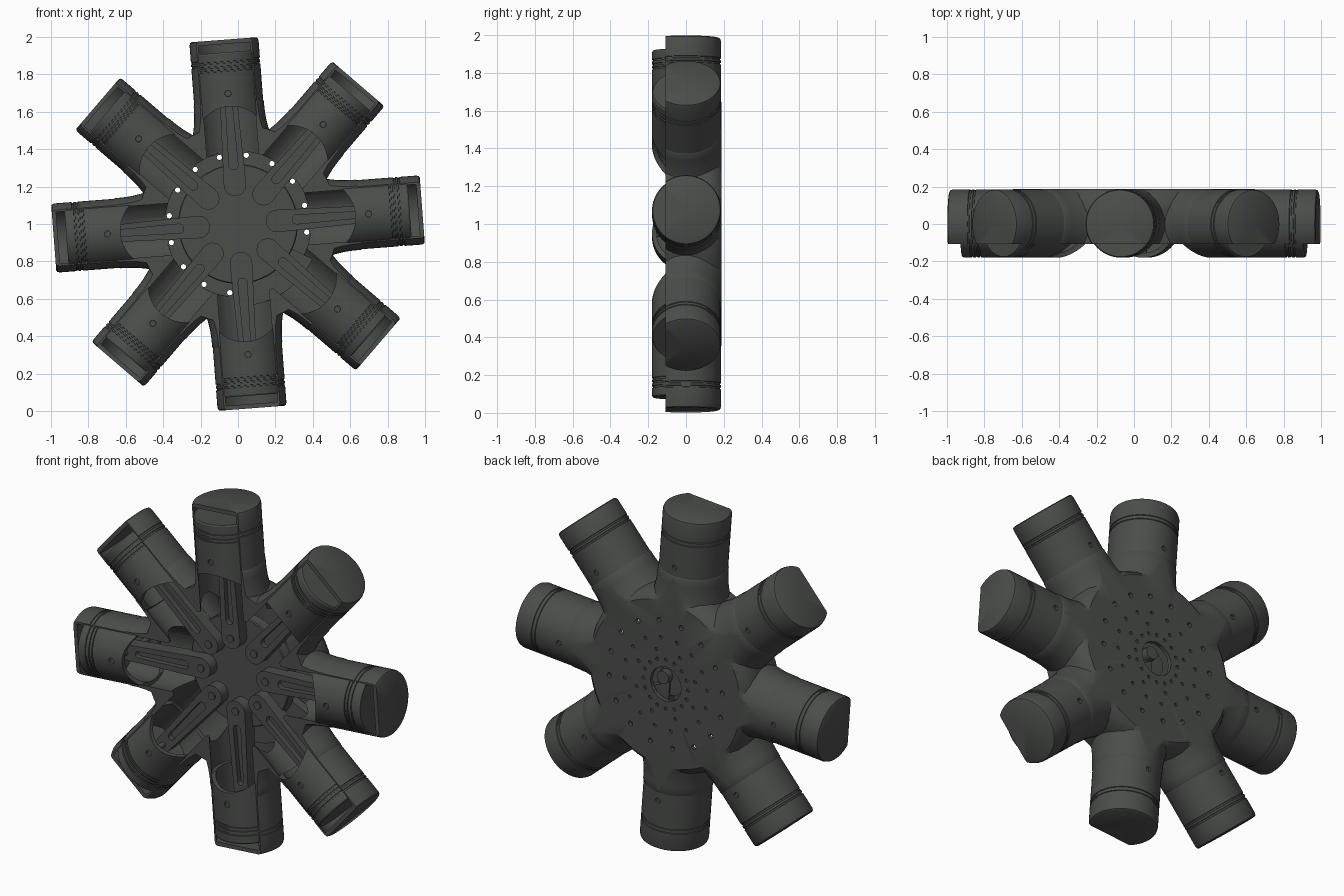
import bpy, bmesh
from math import radians, sin, cos, pi, tau
from mathutils import Matrix, Vector

if "Cube" in bpy.data.objects:
    bpy.data.objects.remove(bpy.data.objects["Cube"])

CENTRE = Matrix.Translation((0, 0, 1.0))
ALONG_Y = CENTRE @ Matrix.Rotation(-pi / 2, 4, 'X')      # local z -> world +y
ARMS = [CENTRE @ Matrix.Rotation(radians(-4.4 + 45 * i), 4, 'Y') for i in range(8)]

dark = bpy.data.materials.new("dark_metal")
dark.diffuse_color = (0.07, 0.075, 0.07, 1)
dark.use_nodes = True
dark.node_tree.nodes["Principled BSDF"].inputs["Base Color"].default_value = dark.diffuse_color


def make(name, bm, matrix=Matrix()):
    bmesh.ops.transform(bm, matrix=matrix, verts=bm.verts)
    bmesh.ops.recalc_face_normals(bm, faces=bm.faces)
    me = bpy.data.meshes.new(name)
    bm.to_mesh(me)
    bm.free()
    me.materials.append(dark)
    ob = bpy.data.objects.new(name, me)
    bpy.context.collection.objects.link(ob)
    return ob


def lathe(name, profile, matrix=Matrix(), steps=48):
    """Revolve (radius, height) points that start and end on the axis."""
    bm = bmesh.new()
    vs = [bm.verts.new((r, 0, h)) for r, h in profile]
    es = [bm.edges.new(p) for p in zip(vs, vs[1:])]
    bmesh.ops.spin(bm, geom=vs + es, cent=(0, 0, 0), axis=(0, 0, 1), angle=tau, steps=steps)
    bmesh.ops.remove_doubles(bm, verts=bm.verts, dist=1e-5)
    return make(name, bm, matrix)


def prism(name, outline, y0, y1, matrix=CENTRE):
    """Extrude an (x, z) outline between two depths."""
    bm = bmesh.new()
    f = bm.faces.new([bm.verts.new((x, y0, z)) for x, z in outline])
    ex = bmesh.ops.extrude_face_region(bm, geom=[f])
    top = [v for v in ex['geom'] if isinstance(v, bmesh.types.BMVert)]
    bmesh.ops.translate(bm, vec=(0, y1 - y0, 0), verts=top)
    return make(name, bm, matrix)


def pegs(name, places, radius, y0, y1, matrix=CENTRE):
    """Several separate round pegs along y in one mesh."""
    bm = bmesh.new()
    for x, z in places:
        bmesh.ops.create_cone(bm, cap_ends=True, segments=16, radius1=radius, radius2=radius, depth=y1 - y0,
                              matrix=Matrix.Translation((x, (y0 + y1) / 2, z)) @ Matrix.Rotation(pi / 2, 4, 'X'))
    return make(name, bm, matrix)


def box(name, y0, y1):
    return prism(name, [(-2, -2), (2, -2), (2, 2), (-2, 2)], y0, y1)


def combine(ob, other, op='DIFFERENCE'):
    m = ob.modifiers.new(op, 'BOOLEAN')
    m.operation, m.object, m.solver = op, other, 'MANIFOLD'
    bpy.context.view_layer.objects.active = ob
    bpy.ops.object.modifier_apply(modifier=m.name)
    bpy.data.objects.remove(other)


def capsule(z1, r1, z2, r2, n=12):
    low = [(r1 * cos(pi + pi * i / n), z1 + r1 * sin(pi + pi * i / n)) for i in range(n + 1)]
    high = [(r2 * cos(pi * i / n), z2 + r2 * sin(pi * i / n)) for i in range(n + 1)]
    return low + high


def ring(n, r, start=0.0):
    return [(r * sin(radians(start) + tau * i / n), r * cos(radians(start) + tau * i / n)) for i in range(n)]


def repeat(ob, name):
    """Place a part built on the local z arm on all eight arms."""
    for i, m in enumerate(ARMS):
        o = ob if i == 0 else bpy.data.objects.new(name, ob.data)
        o.name = f"{name}_{i + 1}"
        o.matrix_world = m
        if i:
            bpy.context.collection.objects.link(o)


# crankcase with eight cylinder barrels
case = lathe("crankcase", [(0, -.17), (.53, -.17), (.535, .09), (.525, .14), (.505, .172), (.485, .188), (0, .188)],
             ALONG_Y, 64)
barrel = [(0, .2), (.2, .2), (.215, .45), (.202, .50), (.193, .55), (.189, .60), (.188, .645), (.185, .65),
          (.185, .845), (.181, .847), (.181, .855), (.185, .857), (.185, .868), (.181, .87), (.181, .878),
          (.185, .88), (.185, .97), (.181, .983), (.172, .988), (0, .988)]
for m in ARMS:
    combine(case, lathe("barrel", barrel, m), 'UNION')

# hollow out bores and central chamber, then slice the front open
for m in ARMS:
    combine(case, lathe("bore", [(0, .25), (.176, .25), (.176, .965), (0, .965)], m))
combine(case, lathe("chamber", [(0, -.3), (.39, -.3), (.39, .165), (0, .165)], ALONG_Y, 64))
combine(case, box("front_cut", -1, -.108))
combine(case, box("back_cut", .188, 1))

# holes through the back plate and barrels
combine(case, pegs("case_holes", ring(16, .37, -4.4 + 11.25), .014, .1, .3))
combine(case, pegs("shaft_hole", [(0, 0)], .1, .1, .3))
combine(case, pegs("bolt_holes", ring(16, .145) + ring(8, .20, 18) + ring(16, .27, 7), .010, .178, .3))
combine(case, pegs("barrel_holes", [(x * .70 / .7, z) for x, z in ring(8, .70, -4.4)], .015, .1, .3))

# pistons: ring grooves, hollow skirt, arched lower edge
piston = lathe("piston", [(0, .80), (.155, .78), (.155, .57), (.180, .57), (.180, .818), (.174, .819), (.174, .827),
                          (.180, .828), (.180, .838), (.174, .839), (.174, .847), (.180, .848), (.180, .862),
                          (.174, .863), (.174, .871), (.180, .872), (.180, .912), (.175, .92), (0, .92)])
combine(piston, pegs("pin_hole", [(0, .70)], .017, -.3, .3, Matrix()))
arch = [(.2 * cos(tau * i / 48), .45 + .2 * sin(tau * i / 48) - .02) for i in range(48)]
combine(piston, prism("skirt_arch", arch, -.3, .3, Matrix()))
repeat(piston, "piston")

# connecting rods with a recessed web on both faces
rod = prism("connecting_rod", capsule(.21, .06, .70, .045), -.045, .035, Matrix())
for y0, y1 in ((-.1, -.015), (.005, .1)):
    combine(rod, prism("rod_slot", capsule(.315, .024, .62, .018), y0, y1, Matrix()))
repeat(rod, "connecting_rod")

# pins at both rod ends
repeat(pegs("hub_pin", [(0, .21)], .022, -.052, .05, Matrix()), "hub_pin")
repeat(pegs("piston_pin", [(0, .70)], .016, -.168, .168, Matrix()), "piston_pin")

# central hub carrying the rods
lathe("hub_disc", [(0, .02), (.315, .02), (.32, .025), (.32, .085), (.315, .09), (0, .09)], ALONG_Y, 64)

# crank counterweight on one side
weight = [(0, 0)] + [(.44 * cos(radians(a)), .44 * sin(radians(a))) for a in range(-85, -24, 4)]
prism("counterweight", weight, .095, .15)

# crankshaft stub in the rear opening
pegs("crankshaft", [(0, 0)], .085, .088, .14)
pegs("crank_pin", [(.025, .03)], .038, .13, .18)

# smooth shading with crisp edges
bpy.ops.object.select_all(action='DESELECT')
for ob in bpy.context.scene.objects:
    ob.select_set(True)
bpy.context.view_layer.objects.active = case
bpy.ops.object.shade_smooth_by_angle(angle=radians(30))
